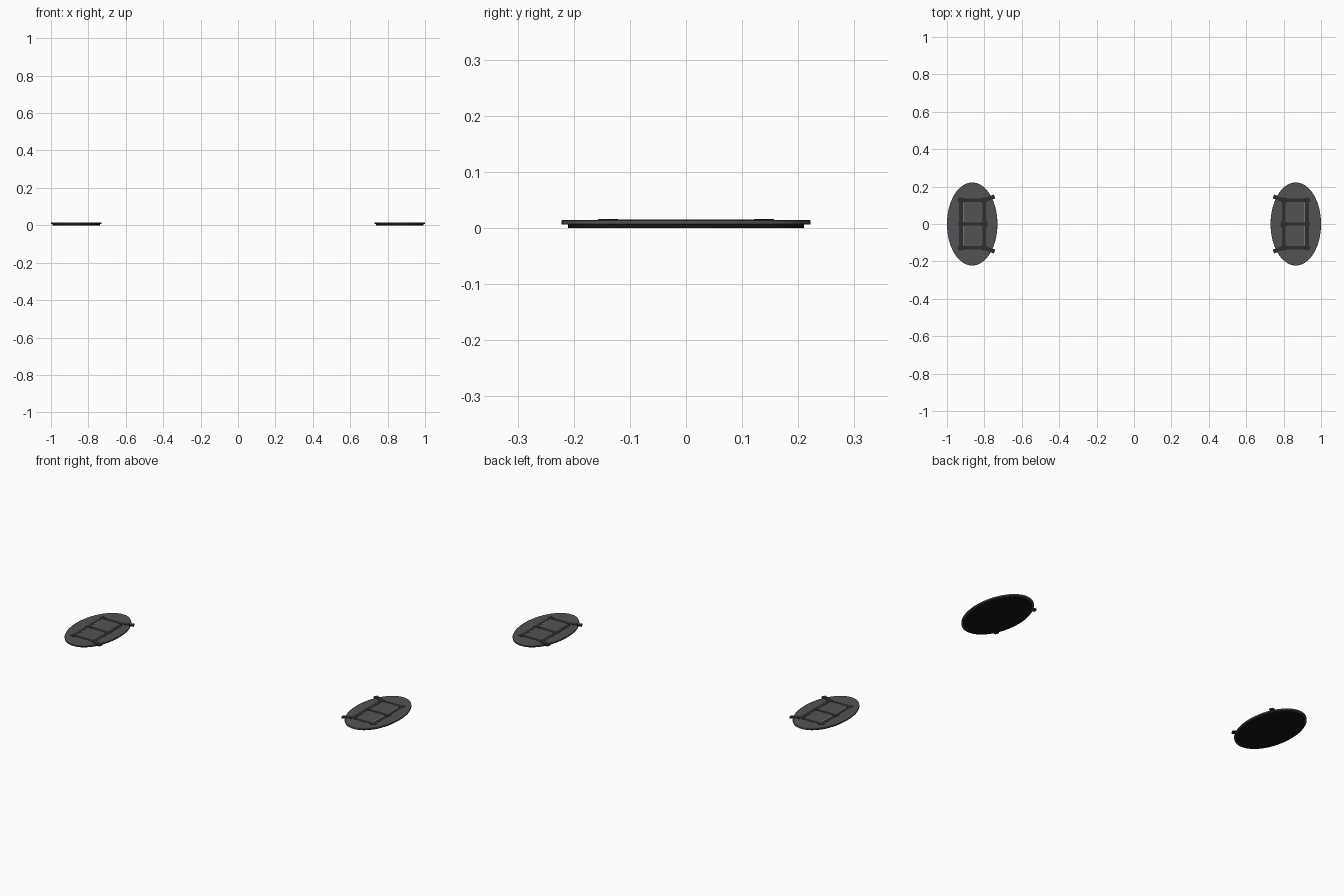
import bpy, math
from mathutils import Matrix

if "Cube" in bpy.data.objects:
    bpy.data.objects.remove(bpy.data.objects["Cube"])


def material(name, v):
    m = bpy.data.materials.new(name)
    m.diffuse_color = (v, v, v * 1.05, 1)
    m.use_nodes = True
    m.node_tree.nodes["Principled BSDF"].inputs["Base Color"].default_value = m.diffuse_color
    return m


RUBBER = material("rubber", 0.008)
PAD = material("pad", 0.085)
STRAP = material("strap", 0.028)
TRIM = material("trim", 0.3)
CX = 0.865


def finish(name, mat, bevel=0.0):
    o = bpy.context.object
    o.name = name
    bpy.ops.object.transform_apply(location=True, rotation=True, scale=True)
    o.data.materials.append(mat)
    if bevel:
        b = o.modifiers.new("bevel", "BEVEL")
        b.width = bevel
        b.segments = 2
        b.limit_method = "ANGLE"
    bpy.ops.object.shade_smooth_by_angle(angle=math.radians(35))
    return o


def disc(name, x, y, rx, ry, z0, z1, mat, sides=64, bevel=0.0):
    bpy.ops.mesh.primitive_cylinder_add(vertices=sides, radius=1, depth=1,
                                        location=(x, y, (z0 + z1) / 2))
    bpy.context.object.scale = (rx, ry, z1 - z0)
    return finish(name, mat, bevel)


def bar(name, x, y, lx, ly, z0, z1, mat, angle=0.0):
    bpy.ops.mesh.primitive_cube_add(size=1, location=(x, y, (z0 + z1) / 2),
                                    rotation=(0, 0, angle))
    bpy.context.object.scale = (lx, ly, z1 - z0)
    return finish(name, mat)


for s, side in ((-1, "left"), (1, "right")):
    # dark sole and the larger elliptical pad on it
    disc(side + "_sole", s * CX, 0, 0.126, 0.21, 0.0, 0.0065, RUBBER)
    disc(side + "_pad", s * CX, 0, 0.135, 0.222, 0.006, 0.0138, PAD, bevel=0.001)

    # lattice of straps: two lengthwise, three crosswise
    for i, x in enumerate((0.80, 0.925)):
        bar(f"{side}_long_strap_{i}", s * x, 0, 0.019, 0.254, 0.012, 0.0147, STRAP)
    for i, y in enumerate((-0.127, 0, 0.127)):
        bar(f"{side}_cross_strap_{i}", s * CX - s * 0.0025, y, 0.125, 0.018, 0.012, 0.0146, STRAP)
        # round studs at the crossings
        for j, x in enumerate((0.80, 0.925)):
            disc(f"{side}_stud_{i}_{j}", s * x, y, 0.016, 0.016, 0.012, 0.0154,
                 STRAP, 20, 0.0006)

    # thin light seam beside the outer strap
    bar(side + "_seam", s * 0.914, 0, 0.004, 0.235, 0.012, 0.0143, TRIM)

    # slanted tabs that overhang the inner edge
    for t, end in ((-1, "front"), (1, "back")):
        bar(f"{side}_{end}_tab", s * 0.767, t * 0.139, 0.046, 0.022, 0.009, 0.016,
            STRAP, -s * t * math.radians(20))
